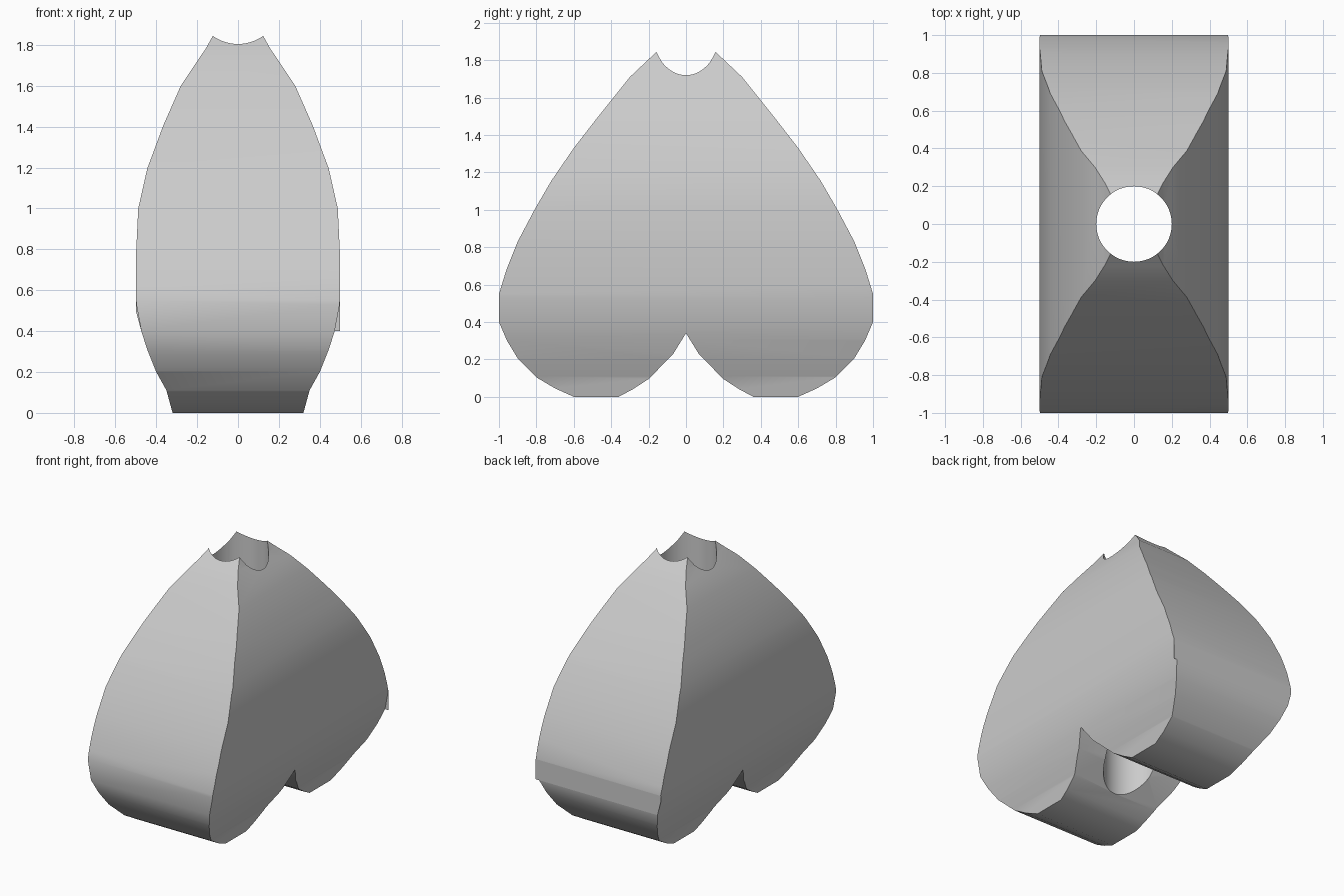
import bpy, bmesh, math

cube = bpy.data.objects.get("Cube")
if cube:
    bpy.data.objects.remove(cube, do_unlink=True)

grey = bpy.data.materials.new("plain grey")
grey.use_nodes = True
colour = (0.6, 0.6, 0.6, 1)
grey.diffuse_color = colour
grey.node_tree.nodes["Principled BSDF"].inputs["Base Color"].default_value = colour


def finish(name, bm):
    bmesh.ops.recalc_face_normals(bm, faces=bm.faces)
    mesh = bpy.data.meshes.new(name)
    bm.to_mesh(mesh)
    bm.free()
    mesh.materials.append(grey)
    obj = bpy.data.objects.new(name, mesh)
    bpy.context.collection.objects.link(obj)
    return obj


def prism(name, half, depth, place):
    """Mirror a half outline, then extrude it by +-depth; place(d, u, z) gives xyz."""
    outline = half + [(-u, z) for u, z in reversed(half) if u > 0]
    bm = bmesh.new()
    rings = [[bm.verts.new(place(d, u, z)) for u, z in outline] for d in (-depth, depth)]
    for ring in rings:
        bm.faces.new(ring)
    n = len(outline)
    for i in range(n):
        j = (i + 1) % n
        bm.faces.new((rings[0][i], rings[0][j], rings[1][j], rings[1][i]))
    return finish(name, bm)


# Upside-down heart outline, seen from the side
heart = [(0, .34), (.07, .227), (.2, .095), (.285, .04), (.36, 0), (.6, 0), (.7, .045),
         (.8, .104), (.9, .206), (.957, .3), (1, .4), (1, .55), (.96, .68), (.9, .83),
         (.81, 1), (.72, 1.155), (.6, 1.33), (.476, 1.49), (.3, 1.71), (.155, 1.847), (0, 1.98)]
body = prism("heart_body", heart, .6, lambda d, u, z: (d, u, z))

# Egg outline, seen from the front, that trims the sides
egg = [(0, -.1), (.29, -.1), (.32, 0), (.35, .11), (.4, .2), (.444, .31), (.473, .4), (.497, .53),
       (.5, .6), (.5, .75), (.488, 1), (.444, 1.195), (.366, 1.405), (.28, 1.6),
       (.156, 1.785), (.12, 1.85), (0, 2.02)]
trim = prism("egg_trim", egg, 1.2, lambda d, u, z: (u, d, z))

# Vertical bore
bm = bmesh.new()
bmesh.ops.create_cone(bm, cap_ends=True, segments=64, radius1=.2, radius2=.2, depth=6)
bore = finish("bore", bm)

bpy.context.view_layer.objects.active = body
for cutter, operation in ((trim, 'INTERSECT'), (bore, 'DIFFERENCE')):
    mod = body.modifiers.new(cutter.name, 'BOOLEAN')
    mod.object, mod.operation, mod.solver = cutter, operation, 'EXACT'
    bpy.ops.object.modifier_apply(modifier=mod.name)
    bpy.data.objects.remove(cutter, do_unlink=True)

bpy.ops.object.select_all(action='DESELECT')
body.select_set(True)
bpy.ops.object.shade_smooth_by_angle(angle=math.radians(35))

# Flat strip across the back rim
bm = bmesh.new()
strip = [(.5, .4), (.5, .545), (-.5, .545), (-.5, .5), (-.473, .4)]
bm.faces.new([bm.verts.new((x, 1.001, z)) for x, z in reversed(strip)])
strip_obj = finish("back_strip", bm)
